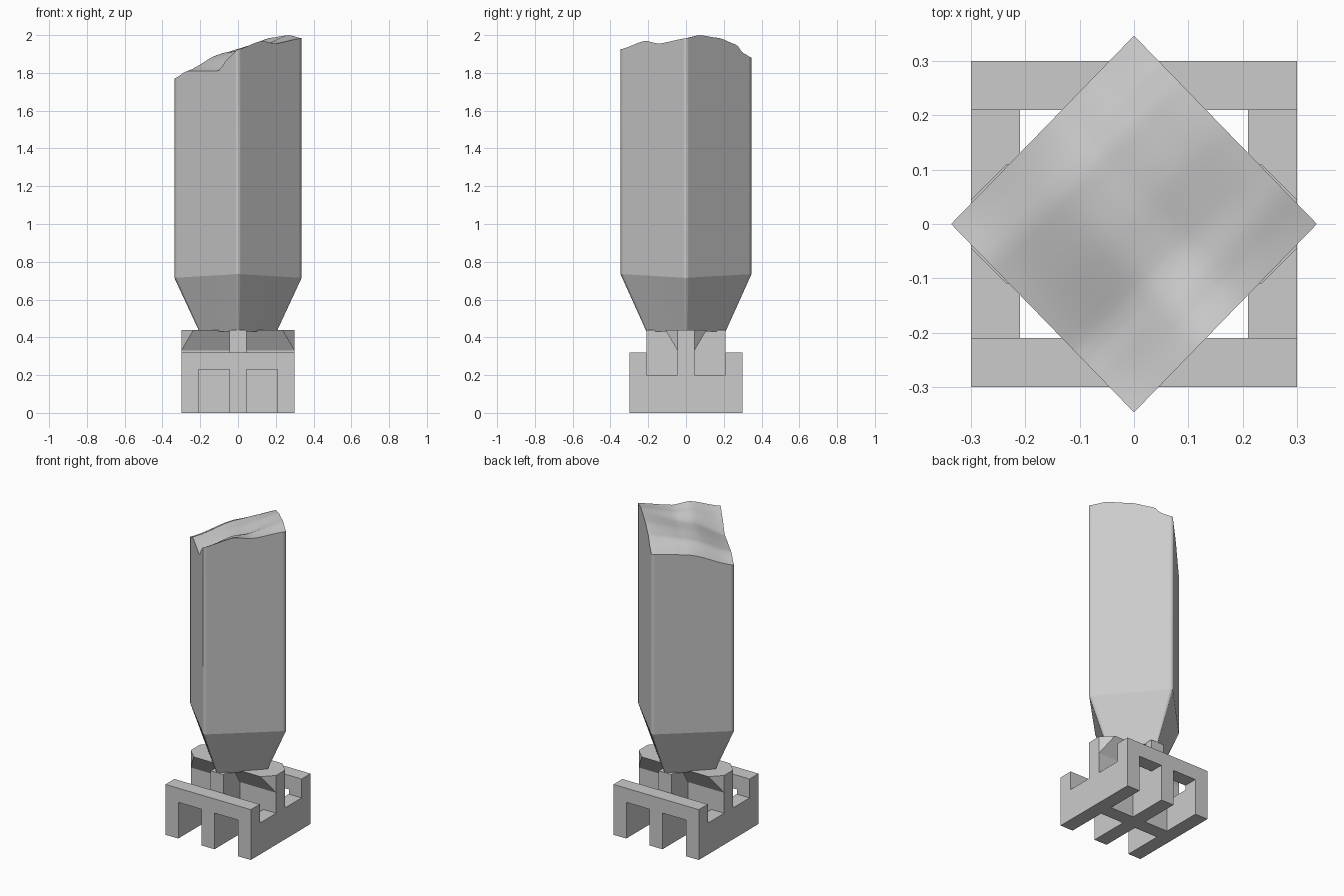
import bpy, bmesh
from mathutils import Vector

cube = bpy.data.objects.get("Cube")
if cube:
    bpy.data.objects.remove(cube, do_unlink=True)

GREY = (0.6, 0.6, 0.6, 1.0)
mat = bpy.data.materials.new("plain_grey")
mat.use_nodes = True
mat.diffuse_color = GREY
mat.node_tree.nodes["Principled BSDF"].inputs["Base Color"].default_value = GREY


def finish(name, bm):
    bmesh.ops.recalc_face_normals(bm, faces=bm.faces)
    mesh = bpy.data.meshes.new(name)
    bm.to_mesh(mesh)
    bm.free()
    mesh.materials.append(mat)
    obj = bpy.data.objects.new(name, mesh)
    bpy.context.collection.objects.link(obj)
    return obj


def prism(name, profile, y0, y1):
    """Extrude an (x, z) profile along y."""
    bm = bmesh.new()
    face = bm.faces.new([bm.verts.new((x, y0, z)) for x, z in profile])
    new = bmesh.ops.extrude_face_region(bm, geom=[face])["geom"]
    bmesh.ops.translate(bm, vec=(0, y1 - y0, 0),
                        verts=[g for g in new if isinstance(g, bmesh.types.BMVert)])
    return finish(name, bm)


def box(name, x0, x1, y0, y1, z0, z1):
    return prism(name, [(x0, z0), (x1, z0), (x1, z1), (x0, z1)], y0, y1)


# Base frame: notched rails front and back, low walls on the sides
OUT, INN, BAR = 0.30, 0.21, 0.045
RAIL_TOP, NOTCH_TOP, SIDE_TOP, TOP = 0.32, 0.23, 0.20, 0.44
right_half = [(BAR, 0), (BAR, NOTCH_TOP), (INN, NOTCH_TOP), (INN, 0),
              (OUT, 0), (OUT, RAIL_TOP)]
rail = right_half + [(-x, z) for x, z in reversed(right_half)]
prism("front_rail", rail, -OUT, -INN)
prism("back_rail", rail, INN, OUT)
box("left_side_wall", INN, OUT, -INN, INN, 0, SIDE_TOP)
box("right_side_wall", -OUT, -INN, -INN, INN, 0, SIDE_TOP)

# Crossing walls that carry the column
box("long_cross_wall", -OUT, OUT, -BAR, BAR, 0, TOP)
box("short_cross_wall", -BAR, BAR, -INN, INN, 0, TOP)

# Flared heads on the long wall, with chamfered ends
for name, s in (("left_flare", 1), ("right_flare", -1)):
    bm = bmesh.new()
    for m in (1, -1):
        for x, y, z in ((0, BAR, 0.33), (OUT, BAR, 0.33), (0, 0.11, TOP),
                        (0.235, 0.11, TOP), (OUT, BAR, TOP)):
            bm.verts.new((s * x, m * y, z))
    bmesh.ops.convex_hull(bm, input=bm.verts)
    finish(name, bm)


# Column: square turned on its corner, broken top, tapered foot
def curve(points, t):
    """Eased interpolation through (t, z) points."""
    for (a, za), (b, zb) in zip(points, points[1:]):
        if t <= b:
            k = (t - a) / (b - a)
            k = 0.5 * k + 0.5 * k * k * (3 - 2 * k)
            return za + (zb - za) * k
    return points[-1][1]


left_front = [(0, 1.77), (.2, 1.81), (.69, 1.81), (.85, 1.88), (1, 1.925)]
front_right = [(0, 1.925), (.38, 1.97), (.58, 1.955), (1, 1.983)]
left_back = [(0, 1.77), (.55, 1.857), (.75, 1.868), (1, 1.88)]
back_right = [(0, 1.88), (.13, 1.905), (.23, 1.95), (.5, 1.985),
              (.8, 2.0), (1, 1.983)]


def top_height(u, v):
    """Blend the four broken edges across the top."""
    along = (1 - v) * curve(left_front, u) + v * curve(back_right, u)
    across = (1 - u) * curve(left_back, v) + u * curve(front_right, v)
    corners = ((1 - u) * (1 - v) * 1.77 + u * (1 - v) * 1.925
               + (1 - u) * v * 1.88 + u * v * 1.983)
    return along + across - corners


HX, HY, N = 0.337, 0.347, 24
bm = bmesh.new()
grid = []
for i in range(N + 1):
    u = i / N
    grid.append([bm.verts.new((HX * (u + j / N - 1), HY * (j / N - u),
                               top_height(u, j / N))) for j in range(N + 1)])
for i in range(N):
    for j in range(N):
        bm.faces.new((grid[i][j], grid[i + 1][j], grid[i + 1][j + 1], grid[i][j + 1]))
for f in bm.faces:
    f.smooth = True


def extrude_rim(edges):
    new = bmesh.ops.extrude_edge_only(bm, edges=edges)["geom"]
    verts = [g for g in new if isinstance(g, bmesh.types.BMVert)]
    return verts, [g for g in new if isinstance(g, bmesh.types.BMEdge)
                   and g.verts[0] in verts and g.verts[1] in verts]


rim = [e for e in bm.edges if e.is_boundary]
for e in rim:
    e.smooth = False
verts, rim = extrude_rim(rim)
for v in verts:
    v.co.z = 0.715 + 0.02 * abs(v.co.y) / HY
verts, rim = extrude_rim([e for e in rim if e.is_boundary])
for v in verts:
    v.co = Vector((v.co.x * 0.61, v.co.y * 0.605, 0.432))
bmesh.ops.contextual_create(bm, geom=[e for e in rim if e.is_boundary])
finish("broken_column", bm)
